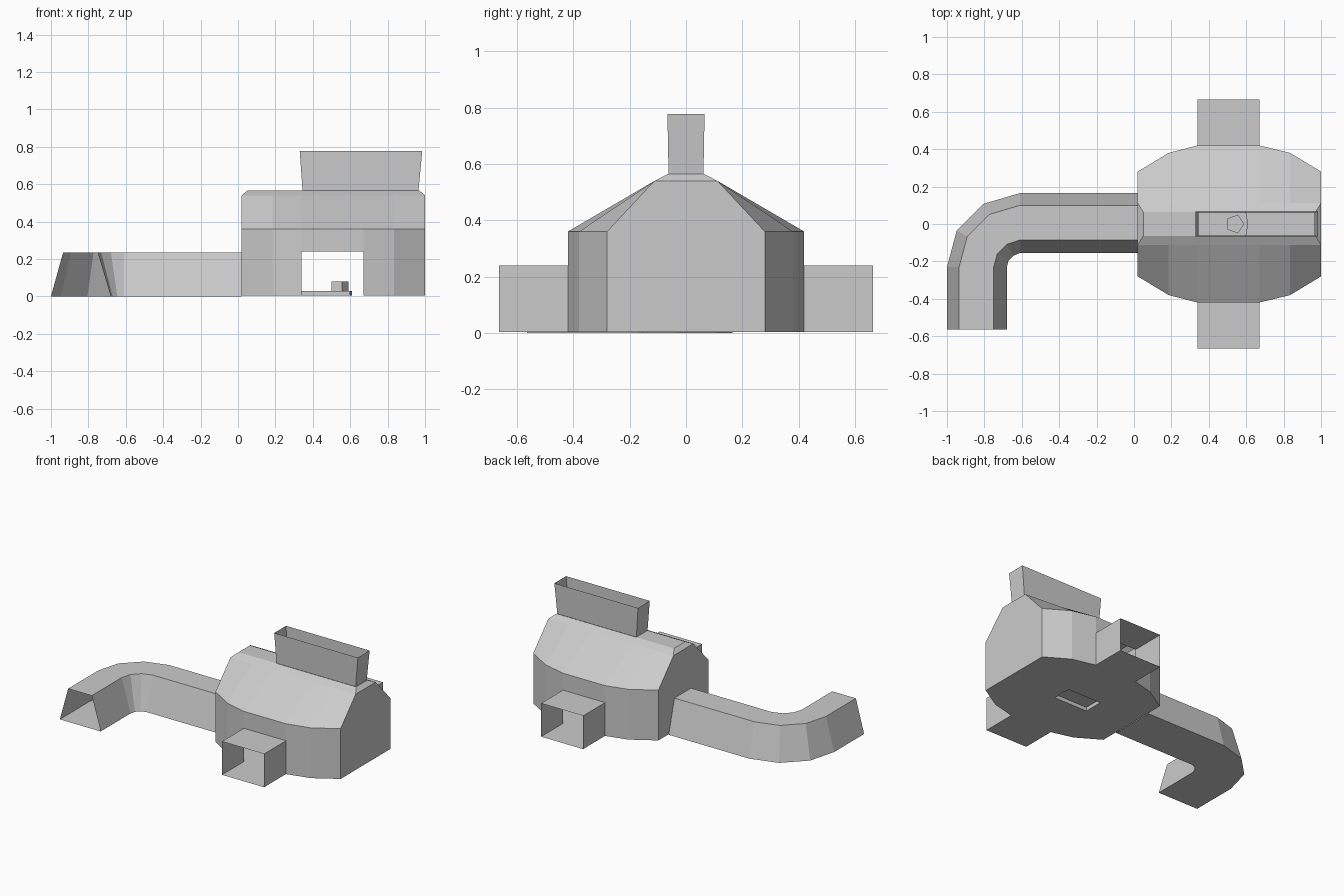
import bpy, bmesh, math

if "Cube" in bpy.data.objects:
    bpy.data.objects.remove(bpy.data.objects["Cube"])


def make(name, polys):
    """Object from a list of polygons given as point lists; shared corners are welded."""
    bm = bmesh.new()
    for poly in polys:
        bm.faces.new([bm.verts.new(p) for p in poly])
    bmesh.ops.remove_doubles(bm, verts=bm.verts, dist=0.0005)
    bmesh.ops.recalc_face_normals(bm, faces=bm.faces)
    me = bpy.data.meshes.new(name)
    bm.to_mesh(me)
    bm.free()
    ob = bpy.data.objects.new(name, me)
    bpy.context.collection.objects.link(ob)
    return ob


def loft(rings, closed=True):
    """Quads between consecutive rings."""
    out = []
    for a, b in zip(rings, rings[1:]):
        n = len(a)
        for i in range(n if closed else n - 1):
            j = (i + 1) % n
            out.append([a[i], a[j], b[j], b[i]])
    return out


Z0, EAVE, RIDGE, TOP = 0.004, 0.36, 0.54, 0.565
TUN_Z, PIPE_Z = 0.24, 0.235
plan = [(0.02, 0.28), (0.185, 0.38), (0.34, 0.42),
        (0.67, 0.42), (0.835, 0.38), (1.0, 0.28)]
hatch = [(0.61, 0.0), (0.598, 0.068), (0.34, 0.068), (0.34, 0.0)]
section = [(0.165, 0), (0.10, PIPE_Z), (-0.085, PIPE_Z), (-0.155, 0)]

# Main housing: walls, sloped roof, floor halves; tunnel sides mirrored in y
polys = []
for s in (1, -1):
    base = [(x, s * y, Z0) for x, y in plan]
    eave = [(x, s * y, EAVE) for x, y in plan]
    ridge = [(x, s * 0.112, RIDGE) for x, y in plan]
    for i in range(5):
        lo = [base[i], base[i + 1]]
        if i == 2:  # doorway below this wall panel
            lo = [(p[0], p[1], TUN_Z) for p in lo]
        polys.append(lo + [eave[i + 1], eave[i]])
    polys += loft([eave, ridge], closed=False)
    polys.append(ridge + [(0.97, s * 0.063, TOP), (0.05, s * 0.063, TOP)])
    polys.append([(0.02, 0, Z0)] + base + [(1, 0, Z0)]
                 + [(x, s * y, Z0) for x, y in hatch])
for x, xt in ((0.02, 0.05), (1.0, 0.97)):
    profile = [(x, 0.28, Z0), (x, 0.28, EAVE), (x, 0.112, RIDGE),
               (x, -0.112, RIDGE), (x, -0.28, EAVE), (x, -0.28, Z0)]
    if x < 0.5:  # opening where the pipe joins
        profile += [(x, y, max(z, Z0)) for y, z in reversed(section)]
    polys.append(profile)
    polys.append([(x, 0.112, RIDGE), (x, -0.112, RIDGE),
                  (xt, -0.063, TOP), (xt, 0.063, TOP)])
for a, b in ((0.05, 0.345), (0.965, 0.97)):
    polys.append([(a, -0.063, TOP), (b, -0.063, TOP), (b, 0.063, TOP), (a, 0.063, TOP)])
make("housing", polys)

# Open-ended side tunnels
for s, name in ((-1, "front_tunnel"), (1, "back_tunnel")):
    rings = [[(0.34, y, Z0), (0.67, y, Z0), (0.67, y, TUN_Z), (0.34, y, TUN_Z)]
             for y in (s * 0.42, s * 0.665)]
    make(name, loft(rings))


# Open flared hopper on the ridge
def rect(x0, x1, y, z):
    return [(x0, -y, z), (x1, -y, z), (x1, y, z), (x0, y, z)]


make("hopper", loft([rect(0.345, 0.965, 0.062, TOP), rect(0.33, 0.985, 0.066, 0.777)]))

# Curved pipe: trapezoid section swept along a quarter bend, open at the end
cx, cy = -0.61, -0.23
rings = [[(0.02, y, z) for y, z in section]]
for k in range(4):
    a = math.radians(30 * k)
    outer = [0.39, 0.325, 0.14, 0.07]
    rings.append([(cx - r * math.sin(a), cy + (r + (0.005 if k == 0 else 0)) * math.cos(a), z)
                  for r, (_, z) in zip(outer, section)])
rings.append([(x, -0.565, z) for x, _, z in rings[-1]])
make("bent_pipe", loft(rings))

# Raised floor hatch, hollow underneath, with a five-sided knob
outline = hatch[:3] + [(x, -y) for x, y in hatch[2:0:-1]]
lo = [(x, y, Z0) for x, y in outline]
hi = [(x, y, 0.03) for x, y in outline]
make("floor_hatch", loft([lo, hi]) + [hi])
knob = [(0.5, -0.03), (0.555, -0.05), (0.59, 0), (0.555, 0.05), (0.5, 0.03)]
lo = [(x, y, 0.03) for x, y in knob]
hi = [(x, y, 0.08) for x, y in knob]
make("hatch_knob", loft([lo, hi]) + [hi])
